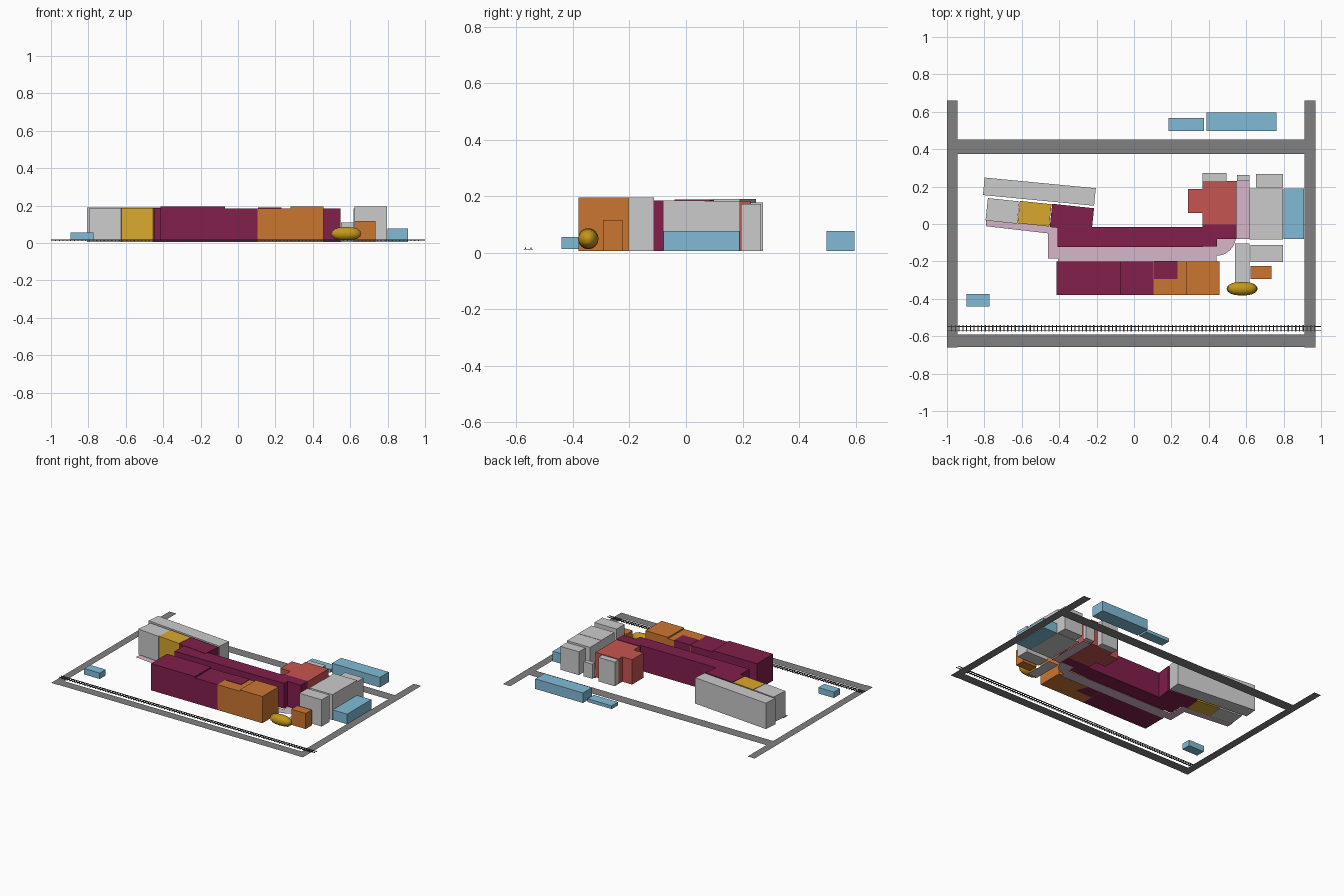
import bpy, bmesh, math
from mathutils import Matrix, Vector

if "Cube" in bpy.data.objects:
    bpy.data.objects.remove(bpy.data.objects["Cube"])

COLORS = {
    "maroon": (0.22, 0.014, 0.07), "orange": (0.60, 0.18, 0.03),
    "yellow": (0.69, 0.39, 0.027), "red": (0.56, 0.09, 0.08),
    "blue": (0.22, 0.50, 0.67), "road": (0.22, 0.22, 0.22),
    "pink": (0.68, 0.47, 0.58), "dark": (0.05, 0.05, 0.05),
    "gold": (0.55, 0.31, 0.01),
}
MATS = {}
for key, rgb in COLORS.items():
    MATS[key] = bpy.data.materials.new(key)
    MATS[key].diffuse_color = (*rgb, 1)

BASE = 0.007


def finish(name, bm, color=None):
    me = bpy.data.meshes.new(name)
    bm.to_mesh(me)
    bm.free()
    ob = bpy.data.objects.new(name, me)
    bpy.context.collection.objects.link(ob)
    if color:
        me.materials.append(MATS[color])
    return ob


def add_box(bm, x0, x1, y0, y1, z0, z1):
    m = Matrix.Translation(((x0 + x1) / 2, (y0 + y1) / 2, (z0 + z1) / 2)) @ \
        Matrix.Diagonal((x1 - x0, y1 - y0, z1 - z0, 1))
    bmesh.ops.create_cube(bm, size=1, matrix=m)


def box(name, x0, x1, y0, y1, top, color=None, z0=BASE):
    bm = bmesh.new()
    add_box(bm, x0, x1, y0, y1, z0, top)
    return finish(name, bm, color)


def turned_box(name, cx, cy, w, d, top, deg, color=None):
    ob = box(name, -w / 2, w / 2, -d / 2, d / 2, top, color)
    ob.location = (cx, cy, 0)
    ob.rotation_euler.z = math.radians(deg)


def flat(name, points, z, color):
    bm = bmesh.new()
    bm.faces.new([bm.verts.new((x, y, z)) for x, y in points])
    return finish(name, bm, color)


def strip(name, x0, x1, y0, y1, z, color):
    flat(name, [(x0, y0), (x1, y0), (x1, y1), (x0, y1)], z, color)


# Roads around the site
strip("west_road", -1.0, -0.945, -0.661, 0.661, 0.01, "road")
strip("east_road", 0.912, 0.97, -0.661, 0.661, 0.01, "road")
strip("north_road", -0.945, 0.912, 0.375, 0.451, 0.01, "road")
strip("south_road", -0.945, 0.912, -0.658, -0.591, 0.01, "road")

# Railway: two rails on evenly spaced sleepers
bm = bmesh.new()
for y in (-0.568, -0.548):
    add_box(bm, -1, 1, y - 0.002, y + 0.002, 0.014, 0.018)
for i in range(98):
    x = -0.975 + i * 0.02
    add_box(bm, x - 0.003, x + 0.003, -0.575, -0.541, 0.011, 0.014)
finish("railway", bm, "dark")

# Flat covered walkways
strip("central_walkway", -0.405, 0.44, -0.203, -0.118, 0, "pink")
strip("west_link_walkway", -0.46, -0.405, -0.185, 0.0, 0, "pink")
flat("northwest_walkway", [(-0.79, -0.012), (-0.46, -0.05), (-0.405, -0.05),
                           (-0.405, -0.005), (-0.79, 0.035)], 0, "pink")
strip("east_walkway", 0.548, 0.617, -0.08, 0.23, 0, "pink")
arc = [(0.44 + 0.105 * math.sin(a), -0.065 - 0.105 * math.cos(a))
       for a in [i * math.pi / 16 for i in range(9)]]
flat("curved_walkway", arc + [(0.44, -0.065)], 0, "pink")
strip("southeast_path", 0.54, 0.617, -0.32, -0.105, 0, None)

# Angled rows on the west side
turned_box("northwest_hall_1", -0.703, 0.070, 0.17, 0.12, 0.187, -6)
turned_box("northwest_hall_2", -0.532, 0.055, 0.17, 0.12, 0.188, -6, "yellow")
turned_box("northwest_hall_3", -0.332, 0.034, 0.225, 0.125, 0.188, -6, "maroon")
for i in range(3):
    turned_box(f"back_hall_{i + 4}", -0.704 + i * 0.198, 0.192 - i * 0.019,
               0.199, 0.094, 0.19, -5.5)

# Long middle row
xs = [-0.41, -0.215, -0.02, 0.18, 0.37]
for i in range(4):
    box(f"middle_hall_{i + 1}", xs[i], xs[i + 1], -0.122, -0.017, 0.186, "maroon")
box("middle_hall_5", 0.367, 0.548, -0.08, -0.004, 0.186, "maroon")
box("middle_hall_annex", 0.37, 0.445, -0.12, -0.08, 0.186, "maroon")

# Front row
box("arena_hall", -0.415, -0.07, -0.38, -0.2, 0.196, "maroon")
box("front_hall_1", -0.07, 0.105, -0.38, -0.2, 0.186, "maroon")
box("front_hall_2", 0.105, 0.28, -0.38, -0.2, 0.186, "orange")
box("front_hall_2_corner", 0.107, 0.232, -0.295, -0.199, 0.189, "maroon")
box("front_hall_3", 0.28, 0.457, -0.38, -0.2, 0.196, "orange")

# Red halls stacked northward
for i in range(3):
    box(f"red_hall_{i + 6}", 0.367, 0.548, -0.004 + i * 0.078,
        0.074 + i * 0.078, 0.183, "red")
box("red_side_hall", 0.29, 0.367, 0.06, 0.188, 0.183, "red")
box("north_annex", 0.367, 0.495, 0.23, 0.272, 0.178)
box("walkway_gatehouse", 0.55, 0.617, 0.23, 0.262, 0.11)

# Grey service blocks on the east side
box("service_block_north", 0.652, 0.797, 0.194, 0.266, 0.172)
box("service_block_upper", 0.617, 0.797, 0.065, 0.191, 0.184)
box("service_block_lower", 0.617, 0.797, -0.082, 0.065, 0.186)
box("service_block_south", 0.622, 0.797, -0.203, -0.113, 0.196)
box("orange_kiosk", 0.622, 0.735, -0.293, -0.225, 0.117, "orange")

# Blue parking blocks
box("parking_east", 0.798, 0.91, -0.08, 0.19, 0.078, "blue")
box("parking_north_large", 0.388, 0.762, 0.497, 0.597, 0.078, "blue")
box("parking_north_small", 0.184, 0.374, 0.497, 0.567, 0.03, "blue")
box("parking_southwest", -0.895, -0.773, -0.441, -0.375, 0.056, "blue", 0.014)

# Rounded gold pavilion, stretched into a ribbed shell with blunt ends
bm = bmesh.new()
bmesh.ops.create_uvsphere(bm, u_segments=32, v_segments=16, radius=1,
                          matrix=Matrix.Rotation(math.pi / 2, 4, 'X'))
for v in bm.verts:
    rib = 1 + 0.03 * math.cos(16 * math.atan2(v.co.z, v.co.x))
    blunt = math.copysign(abs(v.co.x) ** 0.8, v.co.x)
    v.co = Vector((0.578 + 0.08 * blunt * rib,
                   -0.346 + 0.036 * v.co.y,
                   0.05 + 0.036 * v.co.z * rib))
shell = finish("gold_pavilion", bm, "gold")
for p in shell.data.polygons:
    p.use_smooth = True

for m in bpy.data.materials:
    if m.users and not m.is_grease_pencil:
        m.use_nodes = True
        m.node_tree.nodes["Principled BSDF"].inputs["Base Color"].default_value = m.diffuse_color
